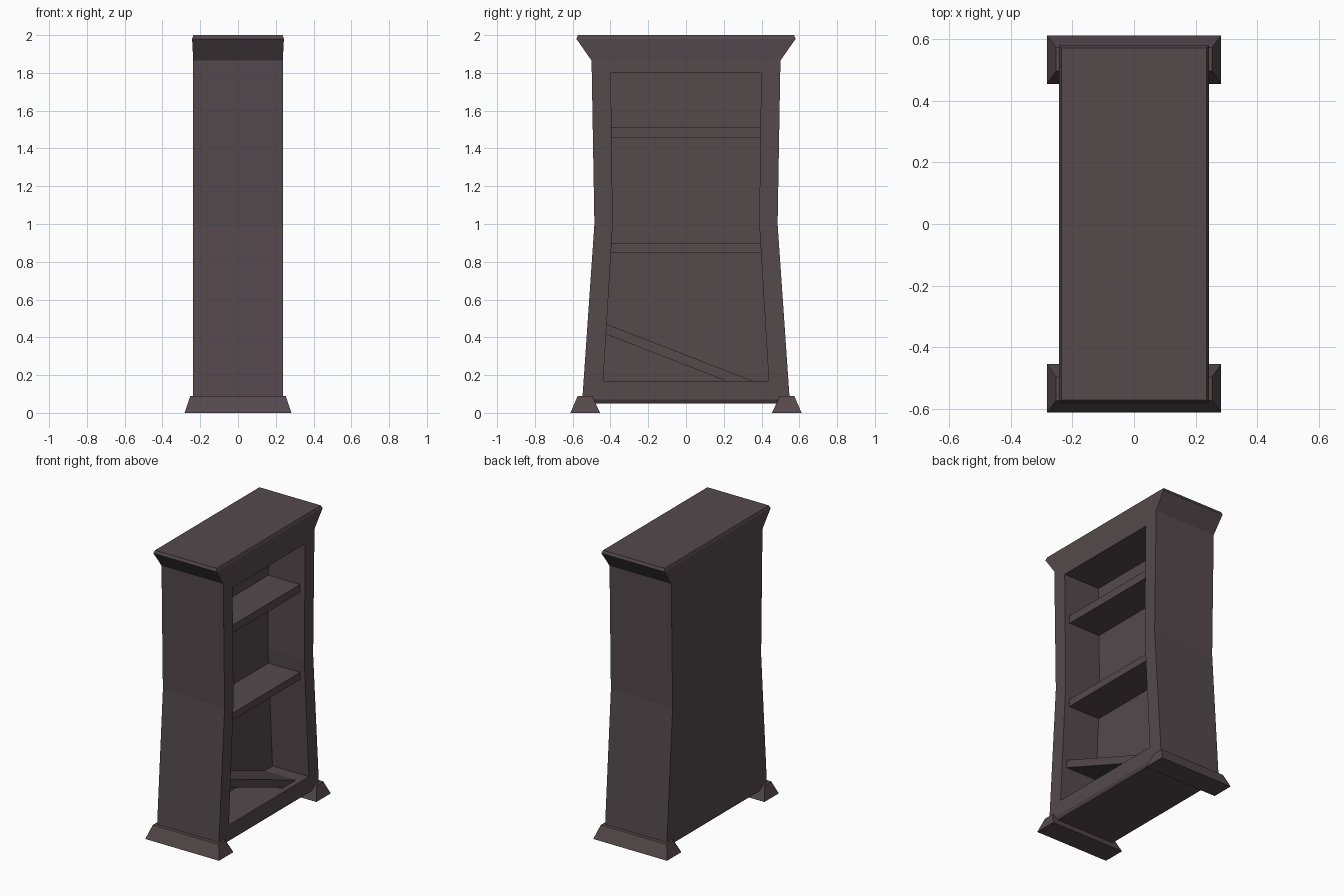
import bpy, bmesh

if "Cube" in bpy.data.objects:
    bpy.data.objects.remove(bpy.data.objects["Cube"])

wood = bpy.data.materials.new("dark brown wood")
wood.diffuse_color = (0.09, 0.067, 0.073, 1)
wood.use_nodes = True
wood.node_tree.nodes["Principled BSDF"].inputs["Base Color"].default_value = wood.diffuse_color


def finish(name, bm):
    bmesh.ops.recalc_face_normals(bm, faces=bm.faces)
    me = bpy.data.meshes.new(name)
    bm.to_mesh(me)
    bm.free()
    me.materials.append(wood)
    ob = bpy.data.objects.new(name, me)
    bpy.context.collection.objects.link(ob)
    return ob


def loft(name, stations):
    """Stack rectangles; each station is (z, x0, x1, y0, y1)."""
    bm = bmesh.new()
    rings = [[bm.verts.new(p) for p in
              ((x0, y0, z), (x1, y0, z), (x1, y1, z), (x0, y1, z))]
             for z, x0, x1, y0, y1 in stations]
    for a, b in zip(rings, rings[1:]):
        for i in range(4):
            j = (i + 1) % 4
            bm.faces.new((a[i], a[j], b[j], b[i]))
    bm.faces.new(rings[0])
    bm.faces.new(rings[-1])
    return finish(name, bm)


def plank(name, profile, x0, x1):
    """Extrude a y-z profile along x."""
    bm = bmesh.new()
    face = bm.faces.new([bm.verts.new((x0, y, z)) for y, z in profile])
    geo = bmesh.ops.extrude_face_region(bm, geom=[face])["geom"]
    bmesh.ops.translate(bm, vec=(x1 - x0, 0, 0),
                        verts=[v for v in geo if isinstance(v, bmesh.types.BMVert)])
    return finish(name, bm)


# Waisted case with flared crown
case = loft("bookcase_body", [(z, -hx, hx, -hy, hy) for z, hx, hy in (
    (0.05, 0.225, 0.54), (0.07, 0.237, 0.549), (1.0, 0.237, 0.485),
    (1.865, 0.237, 0.50), (1.98, 0.243, 0.58), (2.0, 0.236, 0.572))])

# Opening on the +x side
BACK = -0.042
cutter = loft("opening_cutter", [(z, BACK, 0.35, -hy, hy) for z, hy in (
    (0.17, 0.438), (1.0, 0.388), (1.80, 0.398))])
cutter.hide_render = True
mod = case.modifiers.new("opening", "BOOLEAN")
mod.operation = "DIFFERENCE"
mod.solver = "EXACT"
mod.object = cutter
bpy.context.view_layer.objects.active = case
bpy.ops.object.modifier_apply(modifier=mod.name)
bpy.data.objects.remove(cutter)

# Two level shelves and one fallen shelf
for name, z0, z1 in (("lower_shelf", 0.85, 0.90), ("upper_shelf", 1.455, 1.51)):
    plank(name, [(-0.40, z0), (0.40, z0), (0.40, z1), (-0.40, z1)], BACK - 0.01, 0.20)
plank("fallen_shelf", [(-0.43, 0.474), (-0.43, 0.419), (0.215, 0.168), (0.357, 0.168)],
      BACK - 0.01, 0.20)

# Tapered feet at both ends
for side, s in (("front", -1), ("back", 1)):
    loft(side + "_foot", [(z, -hx, hx, s * a, s * b) for z, hx, a, b in (
        (0.0, 0.283, 0.455, 0.612), (0.09, 0.253, 0.497, 0.573))])
